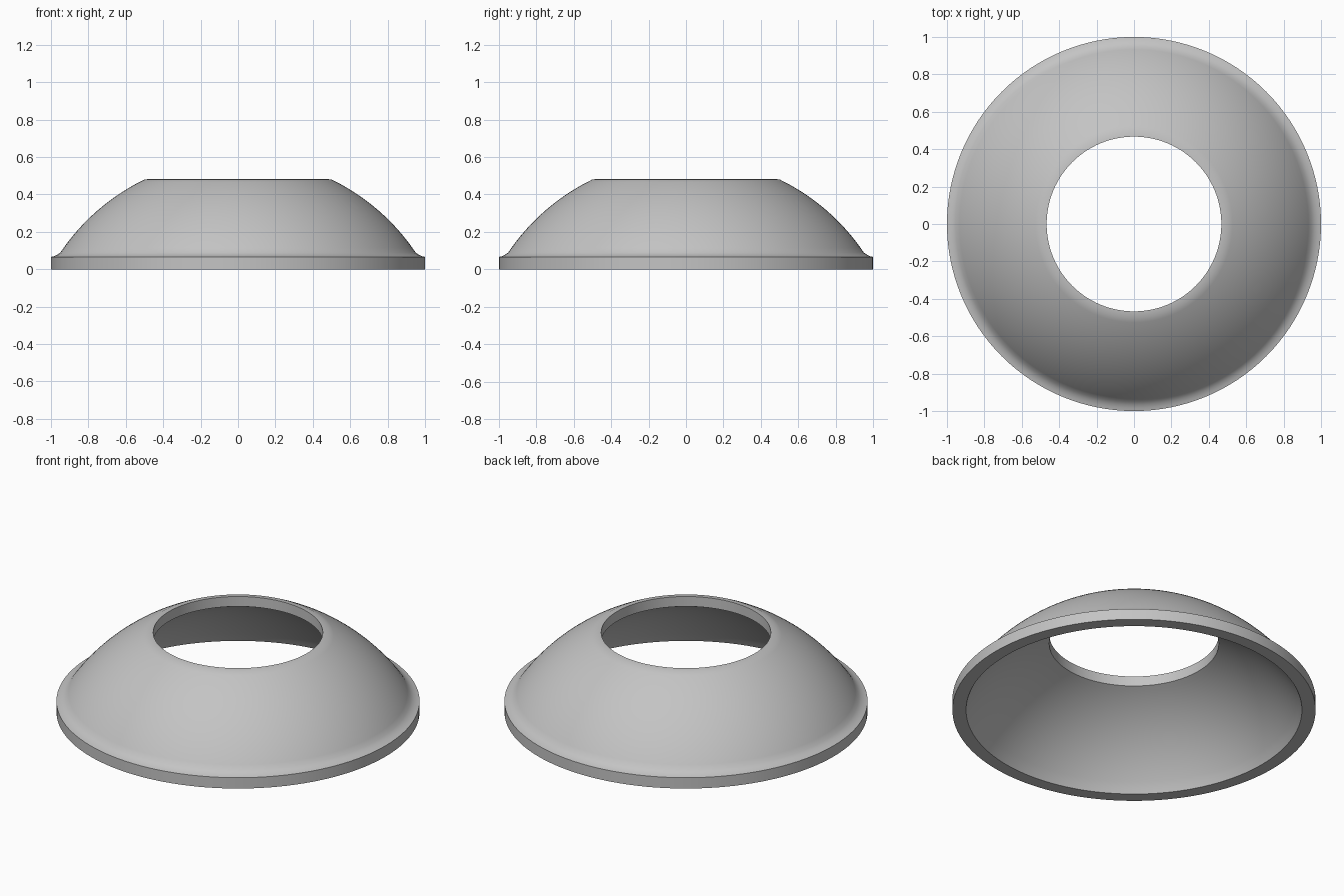
import bpy
import bmesh
import math

cube = bpy.data.objects.get("Cube")
if cube:
    bpy.data.objects.remove(cube, do_unlink=True)

SEGMENTS = 128
HOLE = 0.467
CENTRE_Z = -0.55


def arc(start, end, radius, steps):
    """Points on a sphere profile centred on the axis, between two radii."""
    a, b = math.asin(start / radius), math.asin(end / radius)
    angles = [a + (b - a) * i / steps for i in range(steps + 1)]
    return [(radius * math.sin(t), CENTRE_Z + radius * math.cos(t)) for t in angles]


# Closed cross-section: base flange, fillet, outer dome, flat lip, bore, inner dome
profile = [(0.925, 0), (1, 0), (1, 0.066), (0.983, 0.07), (0.967, 0.078)]
profile += arc(0.95, 0.5, 1.145, 20)
profile += [(HOLE, 0.483)]
profile += arc(HOLE, 0.925, 1.079, 20)[:-1]

# Revolve the cross-section around the z axis
bm = bmesh.new()
verts = [bm.verts.new((r, 0, z)) for r, z in profile]
edges = [bm.edges.new((v, verts[i - 1])) for i, v in enumerate(verts)]
bmesh.ops.spin(bm, geom=verts + edges, cent=(0, 0, 0), axis=(0, 0, 1),
               angle=math.tau, steps=SEGMENTS, use_merge=True)
bmesh.ops.remove_doubles(bm, verts=bm.verts, dist=0.0001)
bmesh.ops.recalc_face_normals(bm, faces=bm.faces)
mesh = bpy.data.meshes.new("dome_ring")
bm.to_mesh(mesh)
bm.free()

ring = bpy.data.objects.new("dome_ring", mesh)
bpy.context.collection.objects.link(ring)

# Plain grey finish
grey = bpy.data.materials.new("light_grey")
grey.use_nodes = True
colour = (0.55, 0.55, 0.55, 1)
grey.diffuse_color = colour
grey.node_tree.nodes["Principled BSDF"].inputs["Base Color"].default_value = colour
mesh.materials.append(grey)

# Smooth dome with crisp rim edges
bpy.ops.object.select_all(action="DESELECT")
ring.select_set(True)
bpy.context.view_layer.objects.active = ring
bpy.ops.object.shade_smooth_by_angle(angle=math.radians(35))
